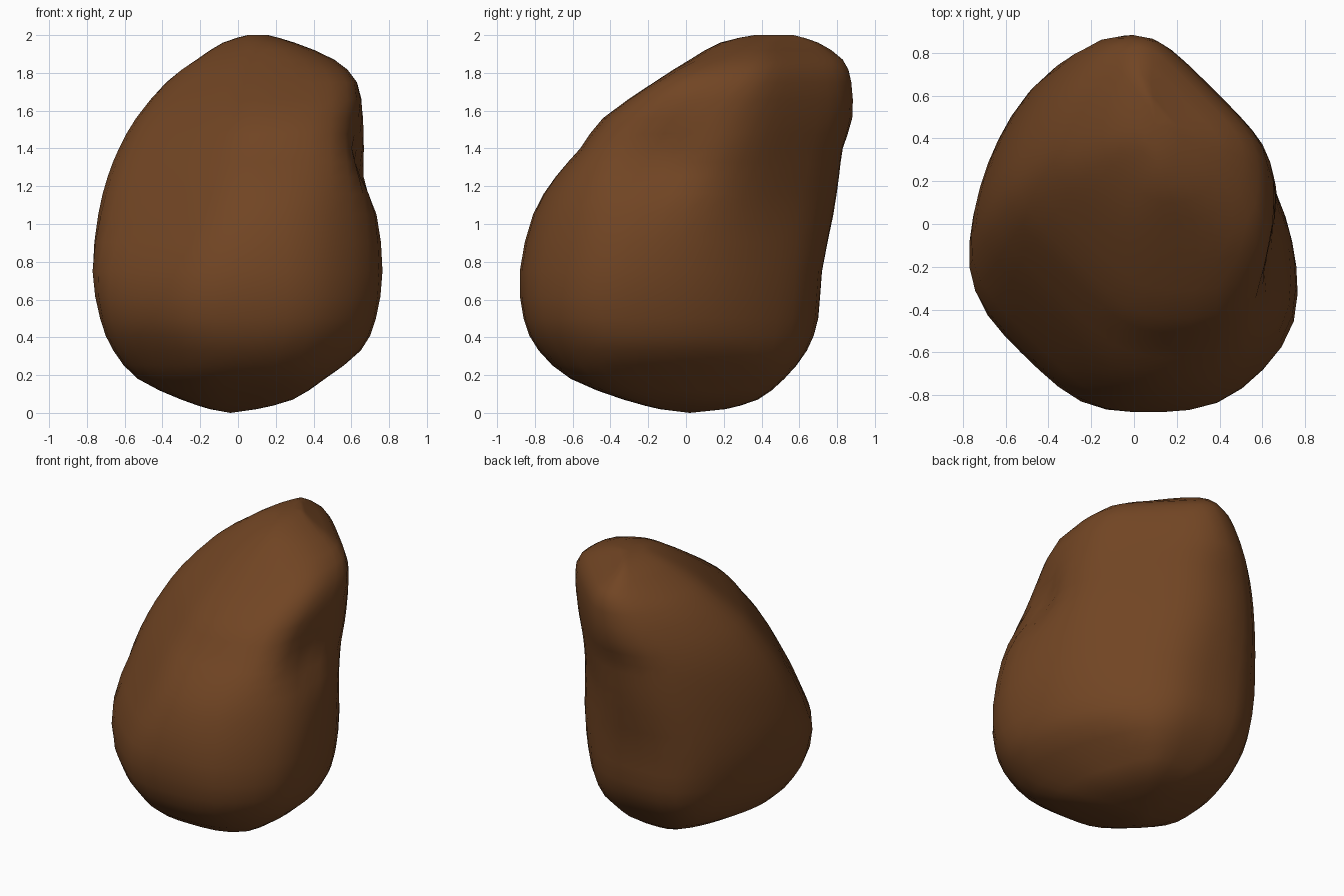
import bpy, bmesh, math
from mathutils import Vector

if "Cube" in bpy.data.objects:
    bpy.data.objects.remove(bpy.data.objects["Cube"])

SIDES, STEPS, POWER = 40, 2, 12

# Horizontal sections: height, then reach toward
# +x, +x+y, +y, -x+y, -x, -x-y, -y, +x-y
LEVELS = [
    (0.02, .10, .18, .21, .21, .15, .17, .14, .16),
    (0.07, .29, .38, .38, .39, .30, .35, .33, .39),
    (0.18, .46, .55, .52, .60, .53, .56, .61, .66),
    (0.33, .65, .61, .64, .73, .66, .69, .78, .80),
    (0.50, .73, .64, .70, .79, .73, .78, .86, .89),
    (0.75, .765, .65, .72, .81, .77, .77, .88, .90),
    (1.05, .74, .64, .78, .80, .74, .63, .81, .85),
    (1.25, .70, .66, .81, .79, .69, .52, .69, .79),
    (1.40, .69, .68, .83, .78, .63, .42, .56, .73),
    (1.56, .67, .70, .88, .75, .54, .30, .44, .65),
    (1.75, .63, .70, .875, .69, .38, .10, .17, .50),
    (1.87, .51, .64, .83, .61, .22, -.05, -.02, .25),
    (1.96, .30, .49, .70, .48, .08, -.20, -.18, .02),
    (2.00, .16, .44, .57, .36, -.05, -.31, -.36, -.16),
]


def blend(i, t):
    """Smooth interpolation between section i and the next."""
    a, b, c, d = (LEVELS[max(0, min(len(LEVELS) - 1, k))] for k in range(i - 1, i + 3))
    return [0.5 * (2 * q + (r - p) * t + (2 * p - 5 * q + 4 * r - s) * t * t
                   + (3 * q - p - 3 * r + s) * t ** 3)
            for p, q, r, s in zip(a, b, c, d)]


def section(row):
    """Rounded ring touching the eight reaches of one section."""
    z, h = row[0], row[1:]
    cx, cy = (h[0] - h[4]) / 2, (h[2] - h[6]) / 2
    angles = [k * math.pi / 4 for k in range(8)]
    rel = [max(0.03, d - cx * math.cos(a) - cy * math.sin(a)) for d, a in zip(h, angles)]
    # slanted side planes that taper the body toward the back
    angles += [math.pi / 8, math.pi * 7 / 8]
    rel += [rel[0] * (0.93 + 0.08 * min(1, max(0, (z - 1) / 0.4))), rel[4]]
    pts = []
    for s in range(SIDES):
        a = 2 * math.pi * s / SIDES
        total = sum((max(0, math.cos(a - n)) / d) ** POWER for n, d in zip(angles, rel))
        r = total ** (-1 / POWER)
        pts.append([r * math.cos(a), r * math.sin(a)])
    # fit the ring exactly to its width and depth
    for axis, lo, hi in ((0, -h[4], h[0]), (1, -h[6], h[2])):
        a, b = min(p[axis] for p in pts), max(p[axis] for p in pts)
        for p in pts:
            p[axis] = lo + (p[axis] - a) * (hi - lo) / (b - a)
    return [Vector((p[0], p[1], z)) for p in pts]


rows = [blend(i, k / STEPS) for i in range(len(LEVELS) - 1) for k in range(STEPS)]
rows.append(list(LEVELS[-1]))

# Boulder body
bm = bmesh.new()
rings = [[bm.verts.new(p) for p in section(r)] for r in rows]
for lower, upper in zip(rings, rings[1:]):
    for s in range(SIDES):
        t = (s + 1) % SIDES
        bm.faces.new((lower[s], lower[t], upper[t], upper[s]))
bottom = bm.verts.new((-0.04, 0.02, 0))
top = bm.verts.new((0.1, 0.46, 2.0))
for s in range(SIDES):
    t = (s + 1) % SIDES
    bm.faces.new((bottom, rings[0][t], rings[0][s]))
    bm.faces.new((top, rings[-1][s], rings[-1][t]))

# Hollow under the fold on the upper right side
hollow = Vector((0.62, -0.18, 1.36))
for v in bm.verts:
    f = math.exp(-((v.co - hollow).length / 0.21) ** 2)
    v.co += Vector((-0.9, 0.4, 0)) * 0.10 * f

bmesh.ops.recalc_face_normals(bm, faces=bm.faces)
mesh = bpy.data.meshes.new("boulder")
bm.to_mesh(mesh)
bm.free()
for p in mesh.polygons:
    p.use_smooth = True

brown = bpy.data.materials.new("earth brown")
brown.diffuse_color = (0.165, 0.059, 0.017, 1)
brown.use_nodes = True
brown.node_tree.nodes["Principled BSDF"].inputs["Base Color"].default_value = brown.diffuse_color
mesh.materials.append(brown)
bpy.context.collection.objects.link(bpy.data.objects.new("boulder", mesh))
